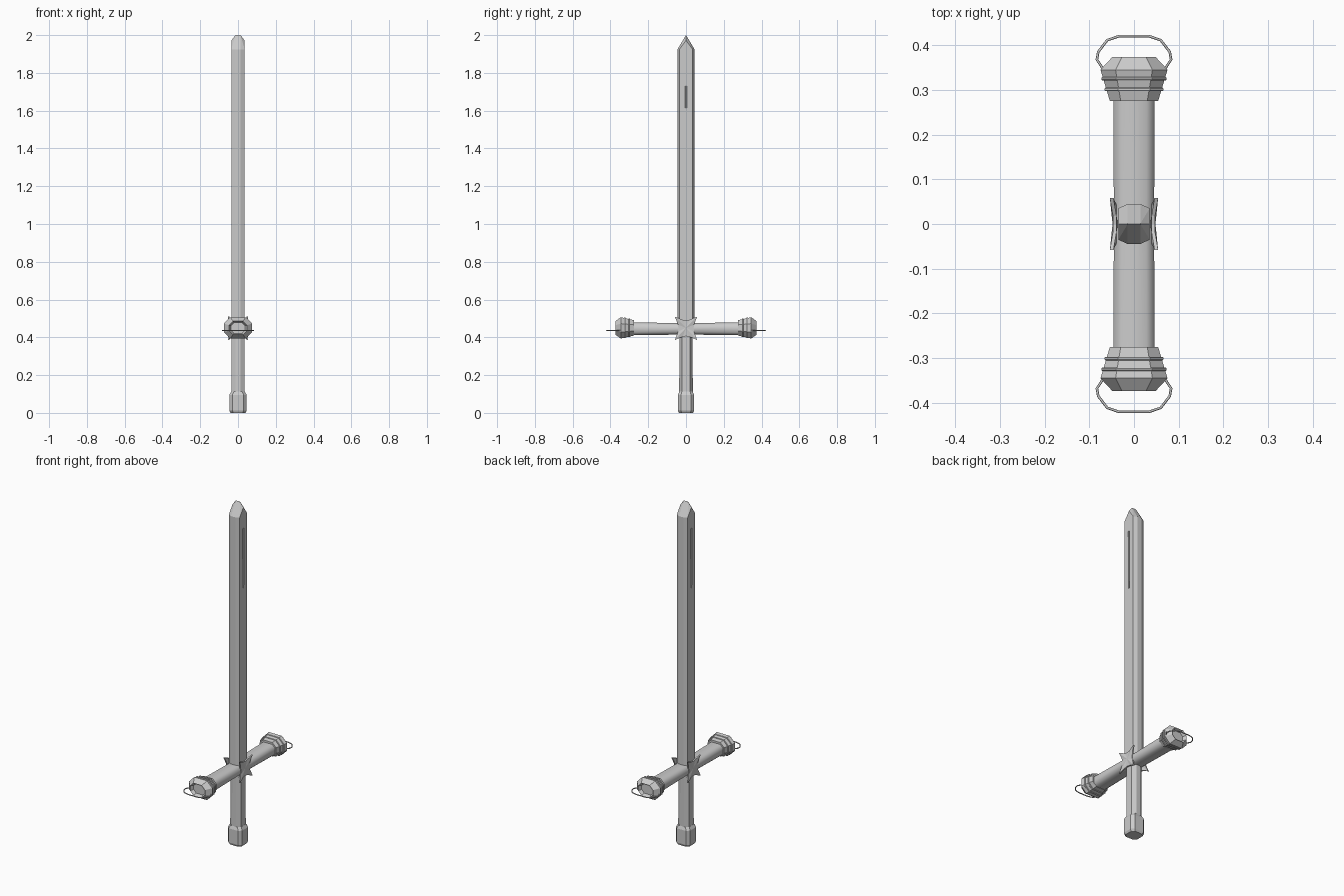
import bpy, bmesh
from math import sin, cos, pi
from mathutils import Vector

if "Cube" in bpy.data.objects:
    bpy.data.objects.remove(bpy.data.objects["Cube"], do_unlink=True)

steel = bpy.data.materials.new("steel grey")
steel.use_nodes = True
colour = (0.6, 0.6, 0.6, 1)
steel.diffuse_color = colour
steel.node_tree.nodes["Principled BSDF"].inputs["Base Color"].default_value = colour

GUARD_Z = 0.45


def finish(name, bm):
    bmesh.ops.recalc_face_normals(bm, faces=bm.faces)
    mesh = bpy.data.meshes.new(name)
    bm.to_mesh(mesh)
    bm.free()
    mesh.materials.append(steel)
    obj = bpy.data.objects.new(name, mesh)
    bpy.context.collection.objects.link(obj)
    return obj


def octagon(a, b, ca, cb):
    """Rectangle of half sizes a, b with corners cut by ca, cb."""
    quarter = [(a, b - cb), (a - ca, b)]
    left = [(-u, v) for u, v in reversed(quarter)]
    return quarter + left + [(-u, -v) for u, v in quarter + left]


def loft(name, sections, place):
    """Skin octagon sections (position, a, b, ca, cb); place maps u, v, t to a point."""
    bm = bmesh.new()
    rings = [[bm.verts.new(place(u, v, s[0])) for u, v in octagon(*s[1:])]
             for s in sections]
    for low, high in zip(rings, rings[1:]):
        for i in range(8):
            j = (i + 1) % 8
            bm.faces.new((low[i], low[j], high[j], high[i]))
    bm.faces.new(rings[0])
    bm.faces.new(rings[-1])
    return finish(name, bm)


def upright(u, v, t):
    return (u, v, t)


# Blade: octagonal bar closing to a ridge-shaped point
bm = bmesh.new()
for z in (0.44, 1.925):
    for x, y in octagon(0.035, 0.045, 0.021, 0.01):
        bm.verts.new((x, y, z))
for s in (-1, 1):
    bm.verts.new((s * 0.014, 0, 2))
    bm.verts.new((s * 0.035, 0, 1.972))
bmesh.ops.convex_hull(bm, input=bm.verts)
bmesh.ops.dissolve_limit(bm, angle_limit=0.01, verts=bm.verts, edges=bm.edges)
blade = finish("blade", bm)

# Narrow slots cut near the tip on both broad faces
for s in (-1, 1):
    cutter = loft("slot_cutter",
                  [(1.5, 0.006, 0.003, 0.001, 0.001),
                   (1.85, 0.006, 0.006, 0.001, 0.001)],
                  lambda u, v, t: (s * 0.035 + u, v, t))
    cutter.hide_render = True
    cutter.hide_viewport = True
    mod = blade.modifiers.new("slot", "BOOLEAN")
    mod.operation = "DIFFERENCE"
    mod.solver = "EXACT"
    mod.object = cutter

# Grip and pommel
loft("grip", [(0.09, 0.035, 0.036, 0.022, 0.014),
              (0.45, 0.034, 0.035, 0.022, 0.014)], upright)
loft("pommel", [(0, 0.04, 0.038, 0.016, 0.016),
                (0.012, 0.046, 0.043, 0.016, 0.016),
                (0.095, 0.046, 0.043, 0.016, 0.016),
                (0.112, 0.036, 0.036, 0.014, 0.014)], upright)

# Crossguard bar
guard = loft("crossguard", [(-0.28, 0.046, 0.034, 0.018, 0.015),
                            (0, 0.045, 0.03, 0.018, 0.015),
                            (0.28, 0.046, 0.034, 0.018, 0.015)],
             lambda u, v, t: (u, t, 0.445 + v))
bpy.context.view_layer.objects.active = guard
guard.select_set(True)
bpy.ops.object.shade_smooth_by_angle(angle=0.9)
guard.select_set(False)


def knob_section(t, r):
    return (t, r, r * 0.75, r * 0.45, r * 0.45)


def star(name, side):
    """Four flared diagonal spikes with short notches between them."""
    bm = bmesh.new()
    front, back = [], []
    for i in range(16):
        a = i * pi / 8
        if i % 4 == 2:
            r, x = 0.083, 0.054
        elif i % 4 == 0:
            r, x = 0.04, 0.047
        else:
            r, x = 0.046, 0.047
        y, z = r * cos(a), GUARD_Z - 0.002 + r * sin(a) * 1.05
        front.append(bm.verts.new((side * x, y, z)))
        back.append(bm.verts.new((side * (x - 0.008), y, z)))
    for ring, x in ((front, 0.048), (back, 0.036)):
        hub = bm.verts.new((side * x, 0, GUARD_Z))
        for i in range(16):
            bm.faces.new((hub, ring[i], ring[(i + 1) % 16]))
    for i in range(16):
        j = (i + 1) % 16
        bm.faces.new((front[i], front[j], back[j], back[i]))
    return finish(name, bm)


for s, end in ((-1, "front"), (1, "back")):
    def across(u, v, t):
        return (u, s * t, GUARD_Z + v)

    # End knob with a shallow hollow, and its two raised bands
    loft(end + "_knob", [knob_section(0.275, 0.054), knob_section(0.295, 0.06),
                         knob_section(0.345, 0.075), knob_section(0.374, 0.048),
                         knob_section(0.355, 0.038)], across)
    for n, (t, r) in enumerate(((0.301, 0.066), (0.325, 0.073))):
        loft(f"{end}_knob_band_{n + 1}",
             [knob_section(t - 0.004, r - 0.002), knob_section(t - 0.002, r),
              knob_section(t + 0.002, r), knob_section(t + 0.004, r - 0.002)], across)

    # Wire loop around the knob end
    half = [(0.066, 0.342), (0.083, 0.368), (0.08, 0.385), (0.06, 0.411), (0.034, 0.42)]
    path = half + [(-x, y) for x, y in reversed(half)]
    curve = bpy.data.curves.new(end + "_loop", "CURVE")
    curve.dimensions = "3D"
    curve.bevel_depth = 0.003
    curve.bevel_resolution = 1
    curve.use_fill_caps = True
    spline = curve.splines.new("POLY")
    spline.points.add(len(path) - 1)
    for p, (x, y) in zip(spline.points, path):
        p.co = (x, s * y, 0.437, 1)
    curve.materials.append(steel)
    loop = bpy.data.objects.new(end + "_loop", curve)
    bpy.context.collection.objects.link(loop)
    bpy.context.view_layer.objects.active = loop
    loop.select_set(True)
    bpy.ops.object.convert(target="MESH")
    loop.select_set(False)

# Spiked star ornaments on the two sides of the crossing
star("left_star", 1)
star("right_star", -1)
